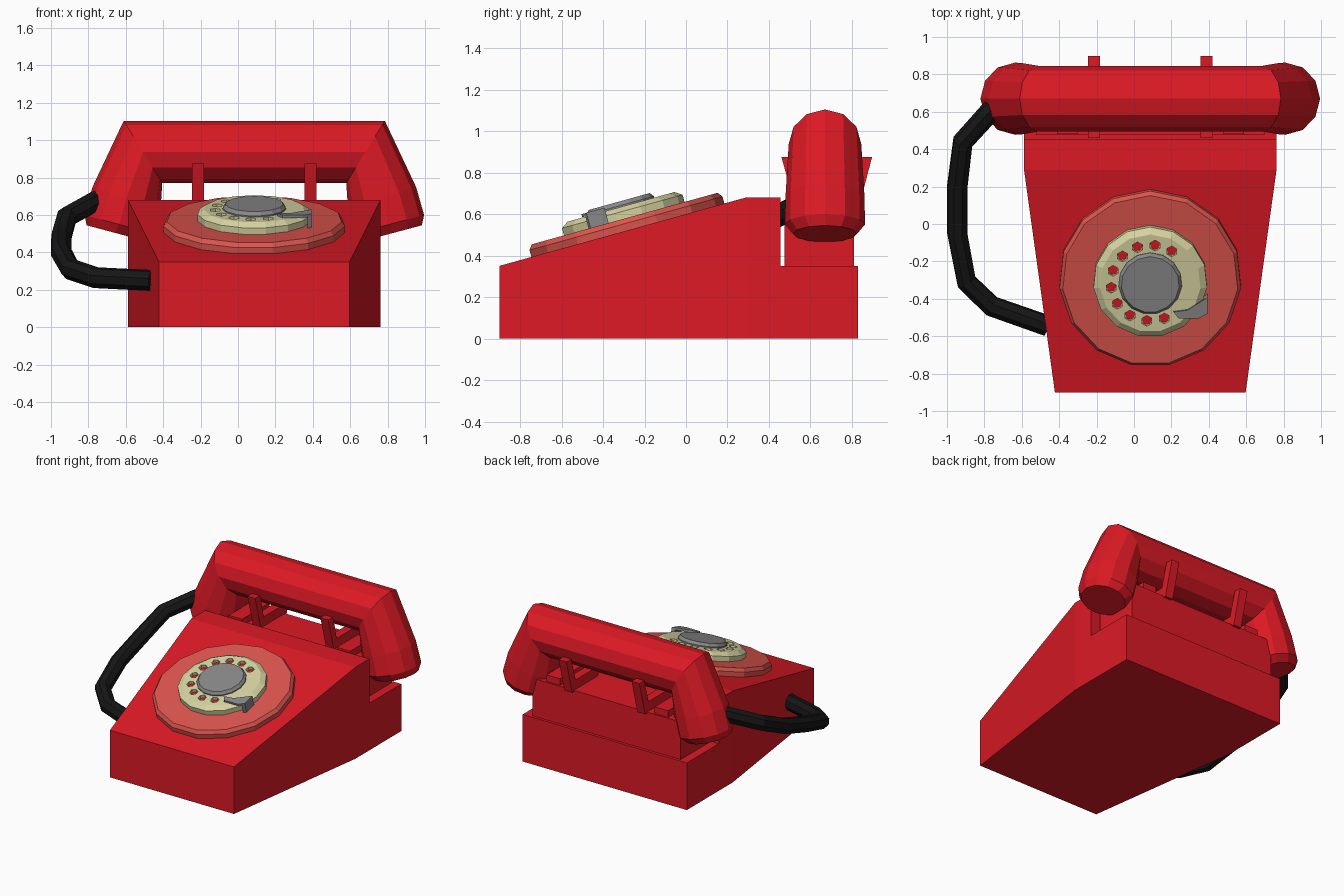
import bpy, bmesh
from math import sin, cos, pi, radians
from mathutils import Matrix, Vector

if "Cube" in bpy.data.objects:
    bpy.data.objects.remove(bpy.data.objects["Cube"])

CX = 0.087  # symmetry line of the telephone

def material(name, rgb):
    m = bpy.data.materials.new(name)
    m.diffuse_color = (*rgb, 1)
    m.use_nodes = True
    m.node_tree.nodes["Principled BSDF"].inputs["Base Color"].default_value = m.diffuse_color
    return m

RED = material("red", (0.72, 0.01, 0.018))
PINK = material("light_red", (0.72, 0.09, 0.075))
CREAM = material("cream", (0.68, 0.66, 0.36))
BLACK = material("black", (0.008, 0.008, 0.008))
GREY = material("grey", (0.25, 0.25, 0.25))

def finish(name, bm, mat, matrix=Matrix()):
    bmesh.ops.recalc_face_normals(bm, faces=bm.faces)
    me = bpy.data.meshes.new(name)
    bm.to_mesh(me)
    bm.free()
    ob = bpy.data.objects.new(name, me)
    bpy.context.collection.objects.link(ob)
    me.materials.append(mat)
    ob.matrix_world = matrix
    return ob

def loft(name, rings, mat, matrix=Matrix()):
    """Skin a list of equal-length point rings and cap both ends."""
    bm = bmesh.new()
    vs = [[bm.verts.new(p) for p in r] for r in rings]
    n = len(vs[0])
    for a, b in zip(vs, vs[1:]):
        for i in range(n):
            j = (i + 1) % n
            bm.faces.new((a[i], a[j], b[j], b[i]))
    bm.faces.new(vs[0])
    bm.faces.new(vs[-1])
    return finish(name, bm, mat, matrix)

def box(name, x0, x1, y0, y1, z0, z1, mat):
    pts = [(x0, y0), (x1, y0), (x1, y1), (x0, y1)]
    return loft(name, [[(*p, z) for p in pts] for z in (z0, z1)], mat)

def disc(name, sides, levels, mat, matrix, start=pi / 2):
    """Stack of polygon rings given as (radius, height)."""
    rings = [[(r * cos(start + 2 * pi * i / sides), r * sin(start + 2 * pi * i / sides), h)
              for i in range(sides)] for r, h in levels]
    return loft(name, rings, mat, matrix)

# Wedge body: tapered front part and straight, stepped rear part
bm = bmesh.new()
outline = [(-0.9, 0), (0.29, 0), (0.83, 0), (0.83, 0.35), (0.455, 0.35),
           (0.455, 0.68), (0.29, 0.68), (-0.9, 0.35)]
sides = []
for s in (-1, 1):
    side = [bm.verts.new((CX + s * (0.51 if y < 0 else 0.675), y, z)) for y, z in outline]
    bm.faces.new([side[i] for i in (0, 1, 6, 7)])
    bm.faces.new(side[1:7])
    sides.append(side)
for i in range(8):
    j = (i + 1) % 8
    bm.faces.new((sides[0][i], sides[0][j], sides[1][j], sides[1][i]))
finish("body", bm, RED)

# Cradle block with raised lugs and forked prongs
box("cradle_block", CX - 0.61, CX + 0.61, 0.475, 0.81, 0.34, 0.63, RED)
fork = [(0.46, 0.875), (0.52, 0.875), (0.56, 0.70), (0.79, 0.70), (0.84, 0.875),
        (0.897, 0.875), (0.83, 0.62), (0.53, 0.62)]
for s, label in ((-1, "left"), (1, "right")):
    a, b = sorted((CX + s * 0.39, CX + s * 0.50))
    box("cradle_lug_" + label, a, b, 0.48, 0.80, 0.62, 0.68, RED)
    x = CX + s * 0.30
    loft("prong_" + label, [[(x + d, y, z) for y, z in fork] for d in (-0.032, 0.032)], RED)

# Handset: twelve-sided rings of (centre x, centre z, axis x, axis z, half depth)
stations = [(0.833, 0.505, 0.150, 0.040, 0.155),
            (0.809, 0.550, 0.186, 0.050, 0.193),
            (0.770, 0.690, 0.182, 0.060, 0.190),
            (0.682, 0.937, 0.103, 0.167, 0.175)]

def station_ring(st, s):
    cx, cz, ax, az, h = st
    ring = []
    for i in range(12):
        t = 2 * pi * i / 12
        x = cx + ax * cos(t)
        ring.append((CX + s * (x - CX), 0.67 + h * sin(t), cz + az * cos(t)))
    return ring

loft("handset", [station_ring(st, 1) for st in stations]
     + [station_ring(st, -1) for st in reversed(stations)], RED)

# Dial, laid on the sloping face
dial = Matrix.Translation((CX, -0.285, 0.52)) @ Matrix.Rotation(radians(15.5), 4, 'X')
disc("dial_base", 15, [(0.488, -0.01), (0.488, 0.035), (0.470, 0.059)], PINK, dial)
wheel = disc("finger_wheel", 15, [(0.305, 0.05), (0.305, 0.095), (0.270, 0.118)], CREAM, dial)
disc("dial_centre", 15, [(0.17, 0.11), (0.17, 0.125), (0.155, 0.145)], GREY, dial)

# Finger holes cut in the wheel, with red floors
cutter = bmesh.new()
for k in range(10):
    a = radians(57 + 26 * k)
    spot = Matrix.Translation((0.21 * cos(a), 0.21 * sin(a), 0.13))
    bmesh.ops.create_cone(cutter, cap_ends=True, segments=6, radius1=0.03, radius2=0.03,
                          depth=0.08, matrix=spot)
    disc("hole_floor", 6, [(0.028, 0.085), (0.028, 0.095)], RED, dial @ spot
         @ Matrix.Translation((0, 0, -0.13)), 0)
hole_cutter = finish("hole_cutter", cutter, CREAM, dial)
hole_cutter.hide_render = True
hole_cutter.hide_set(True)
mod = wheel.modifiers.new("holes", 'BOOLEAN')
mod.operation = 'DIFFERENCE'
mod.solver = 'EXACT'
mod.object = hole_cutter

# Finger stop: hooked plate and its outer leg
plate = [(0.125, -0.155), (0.20, -0.145), (0.305, -0.075), (0.305, -0.165),
         (0.26, -0.19), (0.15, -0.19)]
loft("finger_stop", [[(*p, h) for p in plate] for h in (0.12, 0.135)], GREY, dial)
leg = [(0.285, -0.09), (0.305, -0.075), (0.305, -0.165), (0.285, -0.175)]
loft("finger_stop_leg", [[(*p, h) for p in leg] for h in (0.055, 0.125)], GREY, dial)

# Cord from the handset to the side of the body
path = [(-0.70, 0.66, 0.69), (-0.77, 0.60, 0.67), (-0.915, 0.44, 0.59), (-0.945, 0.2, 0.48),
        (-0.945, -0.05, 0.40), (-0.895, -0.31, 0.31), (-0.76, -0.44, 0.265), (-0.46, -0.545, 0.25)]
curve = bpy.data.curves.new("cord", 'CURVE')
curve.dimensions = '3D'
curve.bevel_depth = 0.057
curve.bevel_resolution = 2
curve.use_fill_caps = True
spline = curve.splines.new('POLY')
spline.points.add(len(path) - 1)
for pt, co in zip(spline.points, path):
    pt.co = (*co, 1)
spline.use_smooth = False
curve.materials.append(BLACK)
cord = bpy.data.objects.new("cord", curve)
bpy.context.collection.objects.link(cord)
